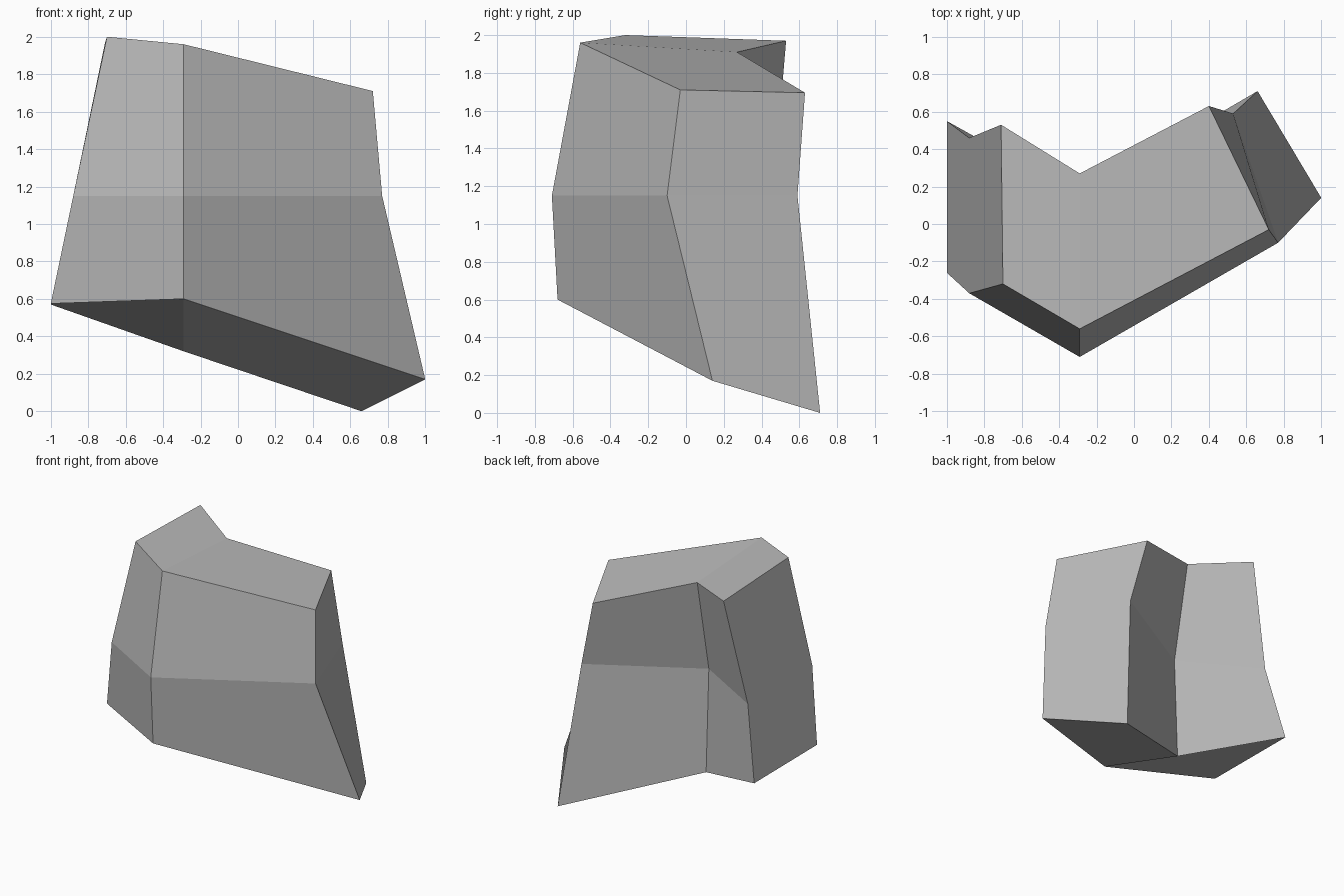
import bpy
import bmesh

default = bpy.data.objects.get("Cube")
if default:
    bpy.data.objects.remove(default, do_unlink=True)

# Plain grey material
grey = bpy.data.materials.new("plain_grey")
grey.use_nodes = True
colour = (0.5, 0.5, 0.5, 1.0)
grey.diffuse_color = colour
grey.node_tree.nodes["Principled BSDF"].inputs["Base Color"].default_value = colour

# Chevron cross-sections, bottom to top; each runs counter-clockwise:
# right front, centre front, left front, left back, centre back, right back
sections = [
    [(-1.0, -0.26, 0.575), (-0.29, -0.68, 0.60), (1.0, 0.14, 0.17),
     (0.66, 0.71, 0.0), (-0.29, 0.155, 0.32), (-1.0, 0.55, 0.57)],
    [(-0.88, -0.37, 1.15), (-0.29, -0.71, 1.15), (0.77, -0.10, 1.15),
     (0.53, 0.59, 1.15), (-0.29, 0.12, 1.15), (-0.88, 0.46, 1.15)],
    [(-0.70, -0.32, 2.0), (-0.29, -0.56, 1.96), (0.72, -0.03, 1.71),
     (0.40, 0.63, 1.695), (-0.29, 0.27, 1.91), (-0.71, 0.53, 1.97)],
]

bm = bmesh.new()
rings = [[bm.verts.new(p) for p in section] for section in sections]
count = len(rings[0])

# Walls between neighbouring sections
for low, high in zip(rings, rings[1:]):
    for i in range(count):
        j = (i + 1) % count
        bm.faces.new((high[i], low[i], low[j], high[j]))

# Each cap is two quads that fold along the centre line
for ring, flip in ((rings[0], True), (rings[-1], False)):
    for ids in ((0, 1, 4, 5), (1, 2, 3, 4)):
        quad = [ring[i] for i in ids]
        bm.faces.new(quad[::-1] if flip else quad)

mesh = bpy.data.meshes.new("chevron_plate")
bm.to_mesh(mesh)
bm.free()
mesh.materials.append(grey)
plate = bpy.data.objects.new("chevron_plate", mesh)
bpy.context.collection.objects.link(plate)
